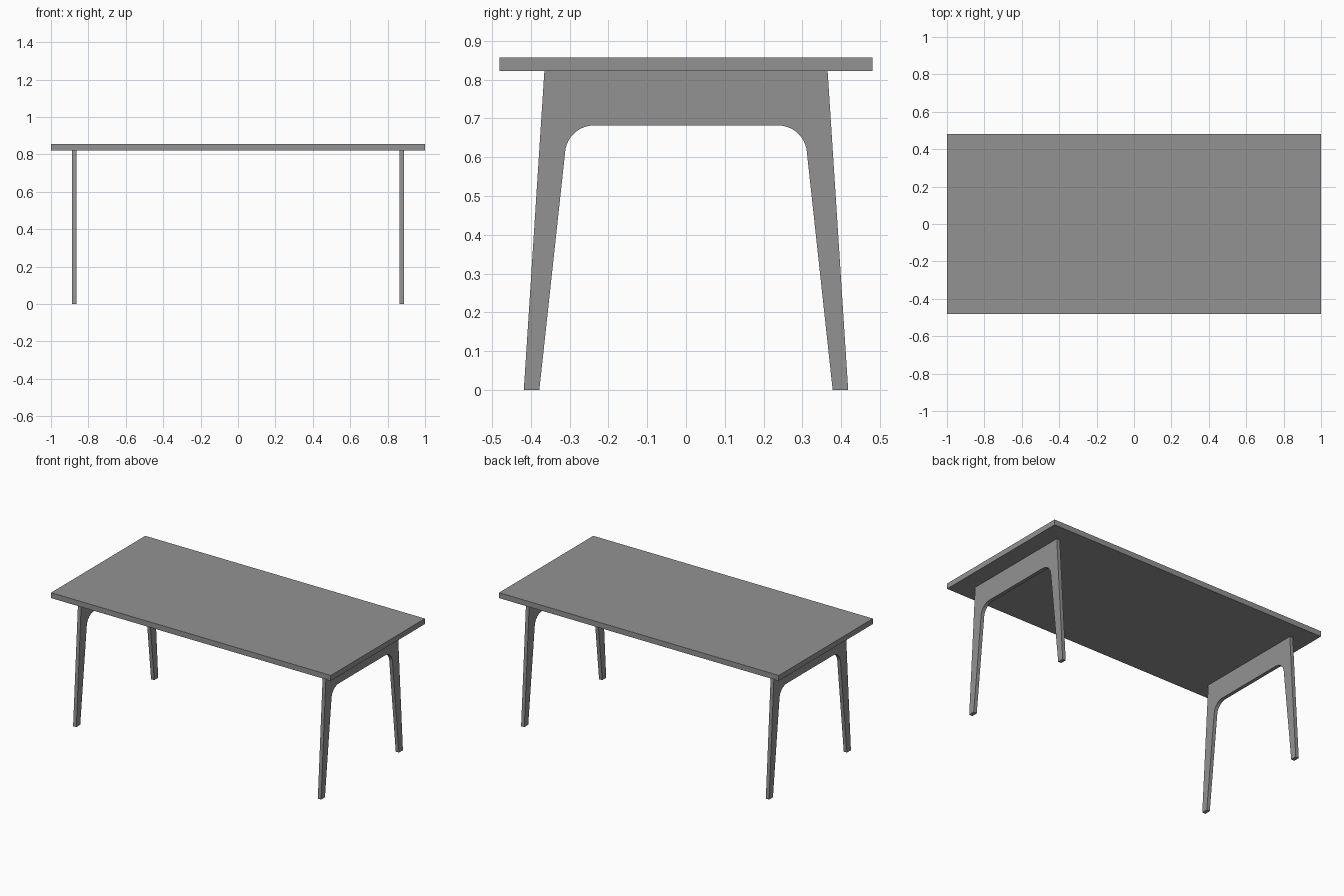
import bpy, bmesh
from math import sin, cos, pi, atan2, tan
from mathutils import Vector

if "Cube" in bpy.data.objects:
    bpy.data.objects.remove(bpy.data.objects["Cube"])

TOP_Z, UNDER_Z = 0.857, 0.822      # tabletop faces
LEG_X, LEG_T = 0.875, 0.023        # leg panel centre and thickness

# Dark grey finish shared by all parts
grey = bpy.data.materials.new("dark_grey")
grey.diffuse_color = (0.29, 0.29, 0.29, 1)
grey.use_nodes = True
grey.node_tree.nodes["Principled BSDF"].inputs["Base Color"].default_value = grey.diffuse_color


def finish(name, bm):
    bmesh.ops.recalc_face_normals(bm, faces=bm.faces)
    mesh = bpy.data.meshes.new(name)
    bm.to_mesh(mesh)
    bm.free()
    mesh.materials.append(grey)
    obj = bpy.data.objects.new(name, mesh)
    bpy.context.collection.objects.link(obj)
    return obj


def fillet(a, corner, b, t, steps=12):
    """Round a corner with tangent length t, returning the arc points."""
    da, db = (a - corner).normalized(), (b - corner).normalized()
    half = da.angle(db) / 2
    bis = (da + db).normalized()
    centre = corner + bis * (t / cos(half))
    r = t * tan(half)
    p, q = corner + da * t - centre, corner + db * t - centre
    start = atan2(p.y, p.x)
    sweep = (atan2(q.y, q.x) - start + pi) % (2 * pi) - pi
    return [centre + Vector((cos(start + sweep * i / steps),
                             sin(start + sweep * i / steps))) * r
            for i in range(steps + 1)]


def leg_frame(name, x):
    # Half outline in (y, z): outer top, foot, then rounded inner corner
    foot_in = Vector((0.378, 0))
    half = [Vector((0.365, UNDER_Z)), Vector((0.418, 0)), foot_in]
    half += fillet(foot_in, Vector((0.304, 0.682)), Vector((0, 0.682)), 0.067)
    outline = half + [Vector((-p.x, p.y)) for p in reversed(half)]
    bm = bmesh.new()
    face = bm.faces.new([bm.verts.new((x - LEG_T / 2, p.x, p.y)) for p in outline])
    ext = bmesh.ops.extrude_face_region(bm, geom=[face], use_keep_orig=True)
    verts = [v for v in ext["geom"] if isinstance(v, bmesh.types.BMVert)]
    bmesh.ops.translate(bm, verts=verts, vec=(LEG_T, 0, 0))
    obj = finish(name, bm)
    bpy.ops.object.select_all(action='DESELECT')
    obj.select_set(True)
    bpy.context.view_layer.objects.active = obj
    bpy.ops.object.shade_smooth_by_angle(angle=pi / 6)


# Tabletop slab
bm = bmesh.new()
bmesh.ops.create_cube(bm, size=1)
bmesh.ops.scale(bm, verts=bm.verts, vec=(2, 0.962, TOP_Z - UNDER_Z))
bmesh.ops.translate(bm, verts=bm.verts, vec=(0, 0, (TOP_Z + UNDER_Z) / 2))
finish("tabletop", bm)

# Arched leg frames at each end
for side, sign in (("left", -1), ("right", 1)):
    leg_frame(side + "_leg_frame", sign * LEG_X)
